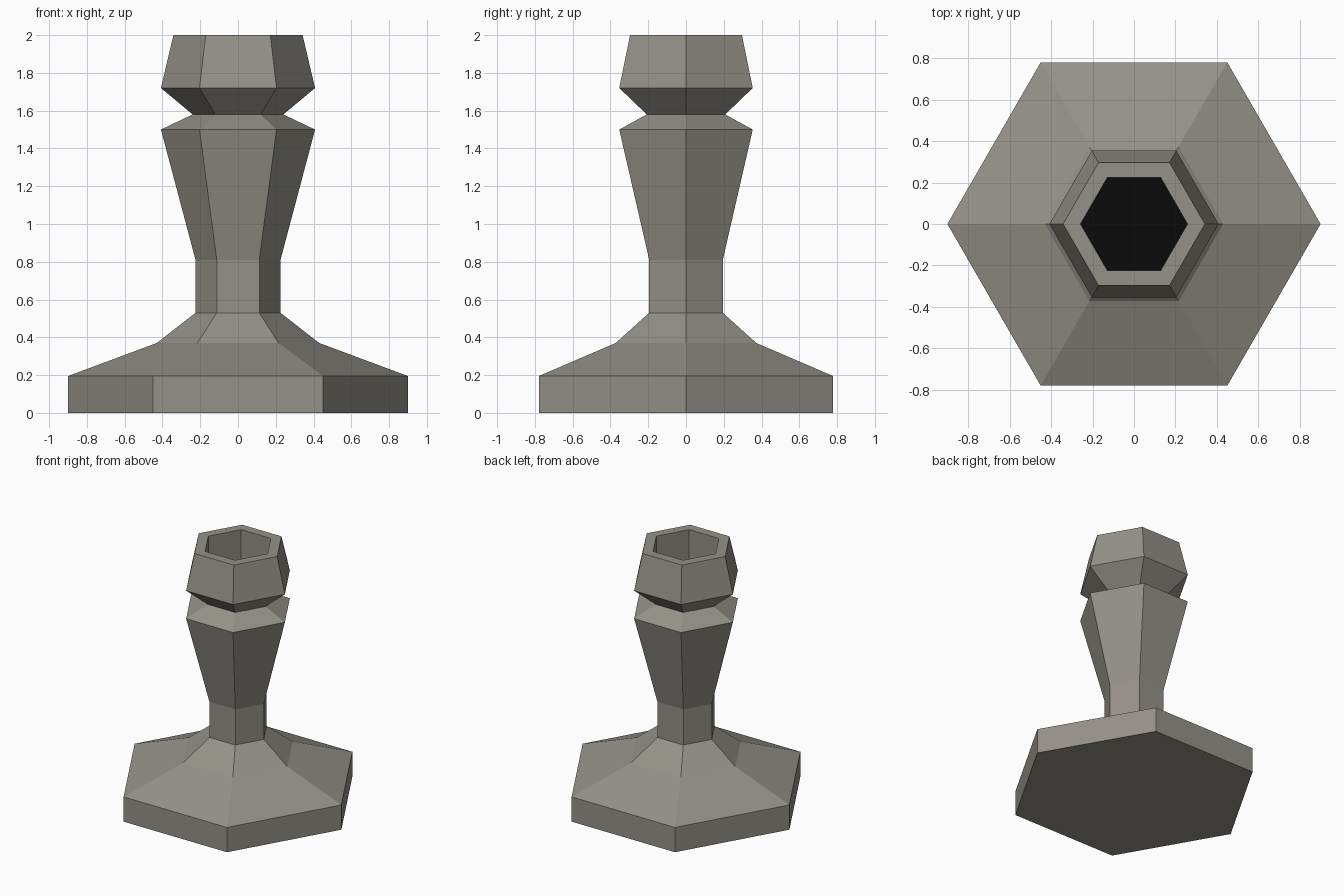
import bpy, bmesh, math

if "Cube" in bpy.data.objects:
    bpy.data.objects.remove(bpy.data.objects["Cube"])

SIDES = 6


def material(name, rgb):
    m = bpy.data.materials.new(name)
    m.diffuse_color = (*rgb, 1)
    m.use_nodes = True
    m.node_tree.nodes["Principled BSDF"].inputs["Base Color"].default_value = m.diffuse_color
    return m


stone = material("warm grey stone", (0.30, 0.285, 0.25))
black = material("black hollow", (0.003, 0.003, 0.003))


def hex_lathe(name, profile, mats, floor_index=0):
    """Stack hexagonal rings (radius, z) and cap both ends."""
    bm = bmesh.new()
    rings = [[bm.verts.new((r * math.cos(math.tau * i / SIDES),
                            r * math.sin(math.tau * i / SIDES), z))
              for i in range(SIDES)] for r, z in profile]
    for a, b in zip(rings, rings[1:]):
        for i in range(SIDES):
            j = (i + 1) % SIDES
            bm.faces.new((a[i], a[j], b[j], b[i]))
    bm.faces.new(rings[0][::-1])
    bm.faces.new(rings[-1]).material_index = floor_index
    bm.normal_update()
    mesh = bpy.data.meshes.new(name)
    bm.to_mesh(mesh)
    bm.free()
    for m in mats:
        mesh.materials.append(m)
    ob = bpy.data.objects.new(name, mesh)
    bpy.context.collection.objects.link(ob)
    return ob


# Whole pedestal: plinth, flared foot, stem, collar, and hollow cup on top
hex_lathe("hexagonal_pedestal", [
    (0.90, 0.00), (0.90, 0.195),    # plinth
    (0.43, 0.37), (0.225, 0.53),    # flared foot
    (0.225, 0.81), (0.408, 1.50),   # stem
    (0.24, 1.58), (0.408, 1.72),    # notch below the cup
    (0.342, 2.00), (0.258, 2.00),   # cup rim
    (0.258, 1.66),                  # hollow
], [stone, black], floor_index=1)
